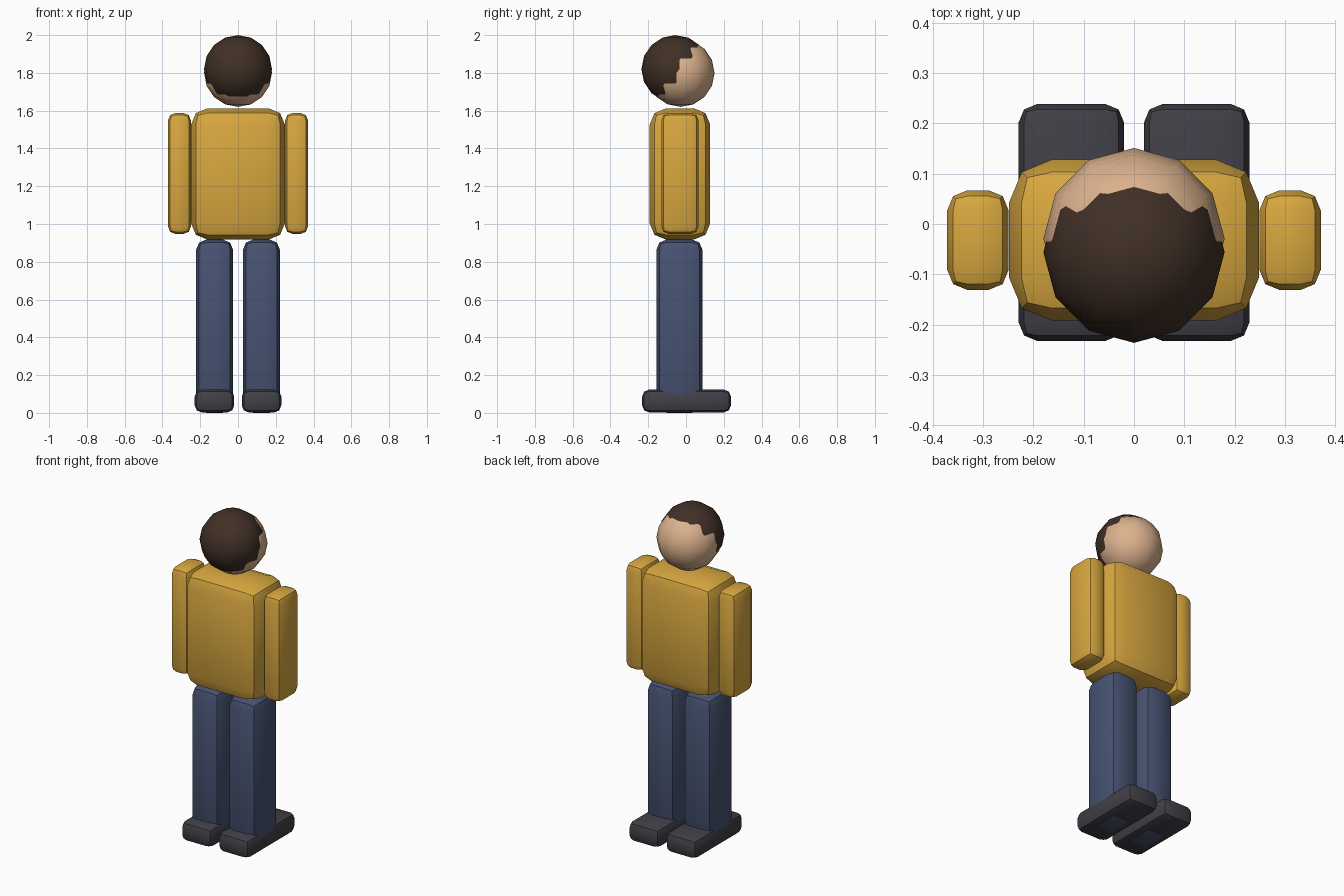
import bpy
import math

if "Cube" in bpy.data.objects:
    bpy.data.objects.remove(bpy.data.objects["Cube"])


def material(name, r, g, b):
    m = bpy.data.materials.new(name)
    m.diffuse_color = (r, g, b, 1)
    m.use_nodes = True
    m.node_tree.nodes["Principled BSDF"].inputs["Base Color"].default_value = m.diffuse_color
    return m


shirt = material("mustard shirt", 0.69, 0.39, 0.05)
denim = material("blue trousers", 0.062, 0.085, 0.165)
leather = material("dark shoes", 0.05, 0.05, 0.062)
brown = material("brown hair", 0.052, 0.029, 0.019)
skin = material("skin", 0.72, 0.45, 0.27)


def finish(ob, name, mat):
    ob.name = name
    ob.data.materials.append(mat)
    bpy.ops.object.shade_smooth_by_angle(angle=math.radians(30))


def soft_box(name, mat, xs, ys, zs, bevel):
    """Box between min/max limits with two-step rounded edges."""
    bpy.ops.mesh.primitive_cube_add(
        size=1, location=[(a + b) / 2 for a, b in (xs, ys, zs)])
    ob = bpy.context.object
    ob.scale = [b - a for a, b in (xs, ys, zs)]
    bpy.ops.object.transform_apply(location=False, rotation=False, scale=True)
    mod = ob.modifiers.new("rounded edges", 'BEVEL')
    mod.width = bevel
    mod.segments = 2
    bpy.ops.object.modifier_apply(modifier=mod.name)
    finish(ob, name, mat)


def ball(name, mat, y, z):
    bpy.ops.mesh.primitive_uv_sphere_add(
        segments=12, ring_count=8, radius=0.18, location=(0, y, z))
    finish(bpy.context.object, name, mat)


# Torso
soft_box("torso", shirt, (-0.248, 0.248), (-0.192, 0.128), (0.918, 1.612), 0.085)

# Arms, legs and shoes on both sides
for side, s in (("left", -1), ("right", 1)):
    def span(a, b):
        return tuple(sorted((s * a, s * b)))
    soft_box(side + "_arm", shirt, span(0.249, 0.371), (-0.131, 0.067), (0.947, 1.588), 0.04)
    soft_box(side + "_leg", denim, span(0.026, 0.222), (-0.157, 0.087), (0.0, 0.918), 0.055)
    soft_box(side + "_shoe", leather, span(0.02, 0.229), (-0.232, 0.238), (0.003, 0.123), 0.036)

# Head, with the hair as an equal ball shifted up and forward
ball("head", skin, -0.029, 1.80)
ball("hair", brown, -0.056, 1.82)
